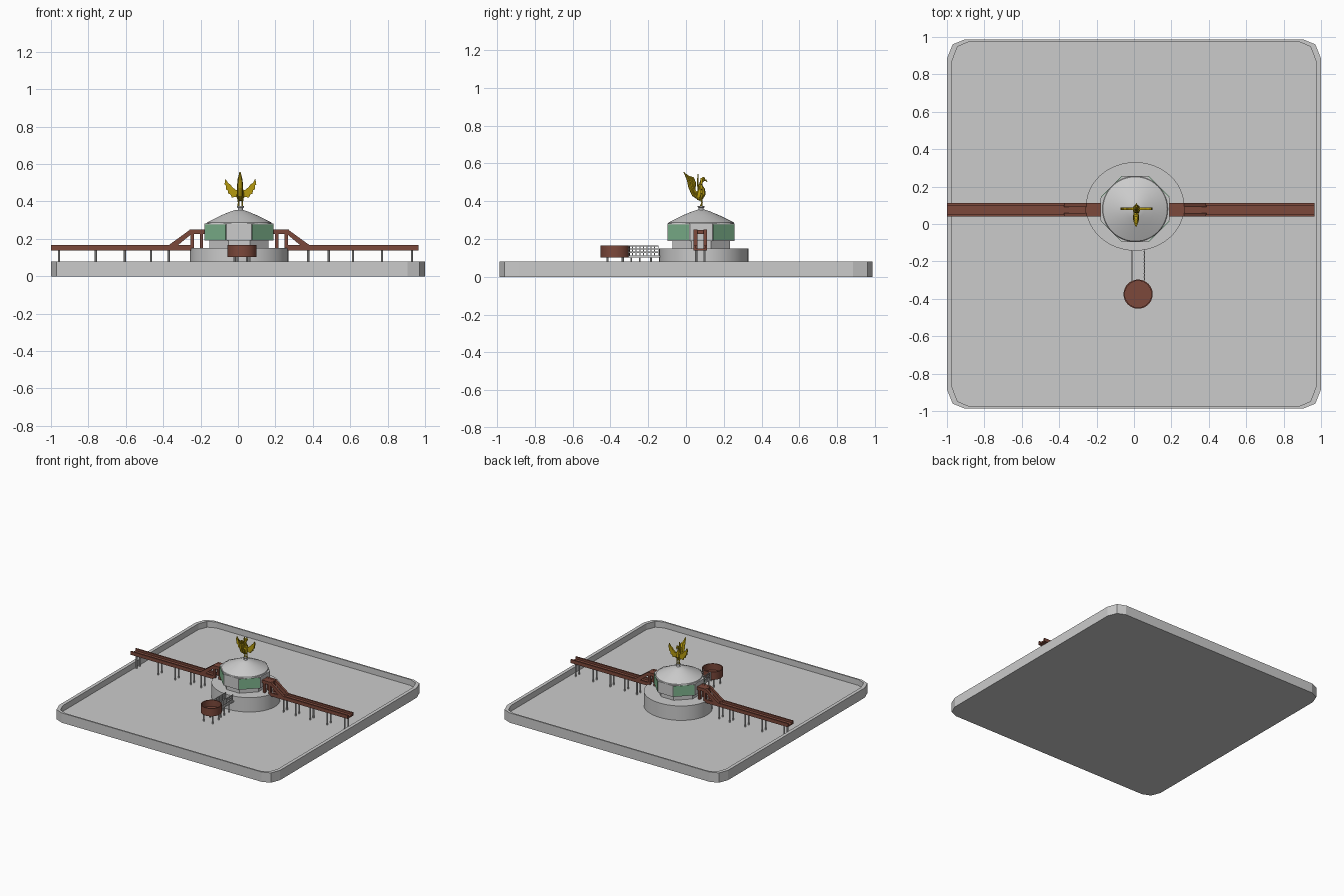
import bpy, bmesh
from math import sin, cos, pi, radians
from mathutils import Vector

if "Cube" in bpy.data.objects:
    bpy.data.objects.remove(bpy.data.objects["Cube"])


def material(name, rgb):
    m = bpy.data.materials.new(name)
    m.diffuse_color = (*rgb, 1)
    m.use_nodes = True
    m.node_tree.nodes["Principled BSDF"].inputs["Base Color"].default_value = m.diffuse_color
    return m


BROWN = material("brown_wood", (0.20, 0.065, 0.043))
GREEN = material("green_glass", (0.22, 0.48, 0.28))
GOLD = material("gold", (0.47, 0.33, 0.005))


def part(name, solids, mat=None, smooth=False):
    """Each solid is a list of equal-length rings, skinned together and capped."""
    bm = bmesh.new()
    for rings in solids:
        vs = [[bm.verts.new(p) for p in r] for r in rings]
        n = len(vs[0])
        for a, b in zip(vs, vs[1:]):
            for i in range(n):
                bm.faces.new((a[i], a[(i + 1) % n], b[(i + 1) % n], b[i]))
        bm.faces.new(vs[0][::-1])
        bm.faces.new(vs[-1])
    bmesh.ops.recalc_face_normals(bm, faces=bm.faces)
    me = bpy.data.meshes.new(name)
    bm.to_mesh(me)
    bm.free()
    ob = bpy.data.objects.new(name, me)
    bpy.context.collection.objects.link(ob)
    if mat:
        me.materials.append(mat)
    if smooth:
        bpy.ops.object.select_all(action='DESELECT')
        ob.select_set(True)
        bpy.context.view_layer.objects.active = ob
        bpy.ops.object.shade_smooth_by_angle(angle=radians(35))
    return ob


def box(x0, x1, y0, y1, z0, z1):
    return [[(x0, y0, z), (x1, y0, z), (x1, y1, z), (x0, y1, z)] for z in (z0, z1)]


def round_solid(cx, cy, profile, n=32, sy=1.0):
    return [[(cx + r * cos(2 * pi * i / n), cy + r * sy * sin(2 * pi * i / n), z)
             for i in range(n)] for r, z in profile]


def side_prism(pts, y0, y1):
    return [[(x, y, z) for x, z in pts] for y in (y0, y1)]


def tube(path, n=8):
    """Path points: x, y, z, half width in x, half depth in the yz plane."""
    rings = []
    for k, (x, y, z, w, d) in enumerate(path):
        a, b = path[max(k - 1, 0)], path[min(k + 1, len(path) - 1)]
        t = Vector((0, b[1] - a[1], b[2] - a[2])).normalized()
        rings.append([(x + w * cos(2 * pi * i / n),
                       y - t.z * d * sin(2 * pi * i / n),
                       z + t.y * d * sin(2 * pi * i / n)) for i in range(n)])
    return rings


FLOOR = 0.032

# Shallow tray with clipped corners and a thin rim
corner = [(1, 0.885), (0.97, 0.96), (0.905, 0.987)]
quarter = corner + [(-x, y) for x, y in corner[::-1]]
outline = quarter + [(-x, -y) for x, y in quarter]
inner = [(x * 0.972, y * 0.988) for x, y in outline]
part("basin", [[[(x, y, z) for x, y in o] for o, z in
                ((outline, 0), (outline, 0.08), (inner, 0.08), (inner, FLOOR))]])

# Oval drum island
part("island_drum", [round_solid(0.006, 0.094, [(0.263, FLOOR), (0.263, 0.15)], 48, 0.9)],
     smooth=True)

# Eight-sided pavilion, narrower at the bottom
CX, CY = 0.006, 0.08


def octagon(s, z):
    q = [(0.184, 0.06), (0.067, 0.177)]
    h = q + [(-x, y) for x, y in q[::-1]]
    return [(CX + s * x, CY + s * y, z) for x, y in h + [(-x, -y) for x, y in h]]


part("pavilion_base", [[octagon(0.86, 0.15), octagon(0.86, 0.195)]])
part("pavilion_walls", [[octagon(1, 0.19), octagon(1, 0.282)]])

# Green windows on the four diagonal walls
windows = []
for sx in (-1, 1):
    for sy in (-1, 1):
        a, b = Vector((0.181, 0.063)), Vector((0.070, 0.174))
        nrm = Vector((1, 1)).normalized() * 0.003
        quad = (a + nrm, b + nrm, b - nrm, a - nrm)
        windows.append([[(CX + sx * p.x, CY + sy * p.y, z) for p in quad]
                        for z in (0.194, 0.277)])
part("pavilion_windows", windows, GREEN)

# Conical roof and statue plinth
part("roof", [round_solid(CX, CY, [(0.176, 0.28), (0.172, 0.288), (0.10, 0.324),
                                   (0.05, 0.345), (0.02, 0.355)], 48)], smooth=True)
part("statue_plinth", [round_solid(0.013, CY, [(0.017, 0.35), (0.013, 0.358), (0.013, 0.364),
                                               (0.018, 0.369), (0.018, 0.376)], 16)], smooth=True)

# Side walkways: channel deck, paired posts, raised entrance ramps
Y0, Y1 = 0.04, 0.112
posts_x = {-1: (0.957, 0.76, 0.605, 0.465, 0.37), 1: (0.375, 0.485, 0.615, 0.77, 0.93)}
for s, x_in, x_out, side in ((-1, 0.25, 1.0, "left"), (1, 0.265, 0.965, "right")):
    section = [(Y0, 0.138), (Y1, 0.138), (Y1, 0.166), (Y1 - 0.012, 0.166),
               (Y1 - 0.012, 0.15), (Y0 + 0.012, 0.15), (Y0 + 0.012, 0.166), (Y0, 0.166)]
    part(side + "_walkway", [[[(s * x, y, z) for y, z in section] for x in (x_in, x_out)]], BROWN)
    part(side + "_walkway_posts", [round_solid(s * x, y, [(0.006, FLOOR), (0.006, 0.14)], 8)
                                   for x in posts_x[s] for y in (Y0 + 0.014, Y1 - 0.014)])
    o = 0.012 if s > 0 else 0
    ramp = [(s * (x + o), z) for x, z in ((0.375, 0.163), (0.255, 0.25), (0.175, 0.25),
                                          (0.175, 0.225), (0.25, 0.225), (0.325, 0.163))]
    solids = []
    for y in (Y0, Y1 - 0.02):
        solids.append(side_prism(ramp, y, y + 0.02))
        for x in (0.245, 0.195):
            x = s * (x + o)
            solids.append(box(x - 0.009, x + 0.009, y, y + 0.02, 0.148, 0.228))
    xs = sorted((s * (0.175 + o), s * (0.26 + o)))
    solids.append(box(*xs, Y0 + 0.018, Y1 - 0.018, 0.226, 0.249))
    part(side + "_entrance_frame", solids, BROWN)

# Front pier deck with lattice railings
PX0, PX1 = -0.013, 0.058
part("pier_deck", [box(PX0, PX1, -0.305, -0.13, 0.102, 0.114)])
rails = []
for x in (PX0 + 0.003, PX1 - 0.003):
    for z in (0.13, 0.147, 0.164):
        rails.append(box(x - 0.002, x + 0.002, -0.305, -0.145, z - 0.003, z + 0.003))
    for i in range(9):
        y = -0.303 + i * 0.0195
        rails.append(box(x - 0.003, x + 0.003, y - 0.0025, y + 0.0025, 0.112, 0.167))
part("pier_railings", rails)
part("pier_posts", [round_solid(x, y, [(0.005, FLOOR), (0.005, 0.105)], 8)
                    for x in (PX0 + 0.01, PX1 - 0.01) for y in (-0.29, -0.245, -0.185)])

# Round viewing platform with an open rim
TX, TY = 0.022, -0.375
part("round_platform", [round_solid(TX, TY, [(0.078, 0.102), (0.078, 0.166),
                                             (0.071, 0.166), (0.071, 0.114)])], BROWN, True)
part("platform_posts", [round_solid(TX + dx, TY + dy, [(0.006, FLOOR), (0.006, 0.104)], 8)
                        for dx in (-0.04, 0.04) for dy in (-0.04, 0.04)])

# Golden bird statue: body, neck, head, beak, legs
SX = 0.013
body = tube([(SX, 0.066, 0.405, 0.008, 0.008), (SX, 0.072, 0.42, 0.019, 0.02),
             (SX, 0.08, 0.443, 0.021, 0.025), (SX, 0.083, 0.465, 0.015, 0.017),
             (SX, 0.077, 0.485, 0.009, 0.010), (SX, 0.081, 0.502, 0.008, 0.008),
             (SX, 0.09, 0.515, 0.011, 0.012), (SX, 0.095, 0.528, 0.004, 0.004)])
beak = tube([(SX, 0.093, 0.514, 0.006, 0.006), (SX, 0.106, 0.510, 0.004, 0.004),
             (SX, 0.112, 0.502, 0.001, 0.001)])
legs = [tube([(SX + dx, 0.075, 0.42, 0.008, 0.009), (SX + dx, 0.085, 0.395, 0.004, 0.004),
              (SX + dx, 0.08, 0.374, 0.005, 0.006)]) for dx in (-0.01, 0.01)]
part("bird_body", [body, beak] + legs, GOLD)

# Upswept tail made of three overlapping plumes
part("bird_tail", [tube([(SX - 0.002, 0.07, 0.415 + d * 0.3, 0.012, 0.01),
                         (SX - 0.002, 0.04, 0.435 + d, 0.016, 0.010),
                         (SX - 0.002, 0.022 + d, 0.475 + d, 0.015, 0.010),
                         (SX - 0.002, 0.012 + d, 0.515 + d * 0.3, 0.013, 0.008),
                         (SX - 0.002, -0.012 + d, 0.556 - d, 0.004, 0.002)])
                   for d in (0, 0.012, 0.022)], GOLD)

# Mirrored crescent wings with stepped feather tips
wing = [(0.008, 0.46), (0.025, 0.462), (0.042, 0.475), (0.055, 0.492), (0.066, 0.498),
        (0.080, 0.522), (0.085, 0.492), (0.078, 0.486), (0.078, 0.465), (0.068, 0.46),
        (0.064, 0.44), (0.053, 0.438), (0.046, 0.42), (0.03, 0.424), (0.008, 0.42)]
part("bird_wings", [side_prism([(SX + s * x, z) for x, z in wing], 0.076, 0.088)
                    for s in (-1, 1)], GOLD)
# Tall shoulder crest between the wings
part("bird_crest", [tube([(SX, 0.066, 0.46, 0.012, 0.005), (SX, 0.062, 0.50, 0.01, 0.004),
                          (SX, 0.064, 0.545, 0.004, 0.003)])], GOLD)
